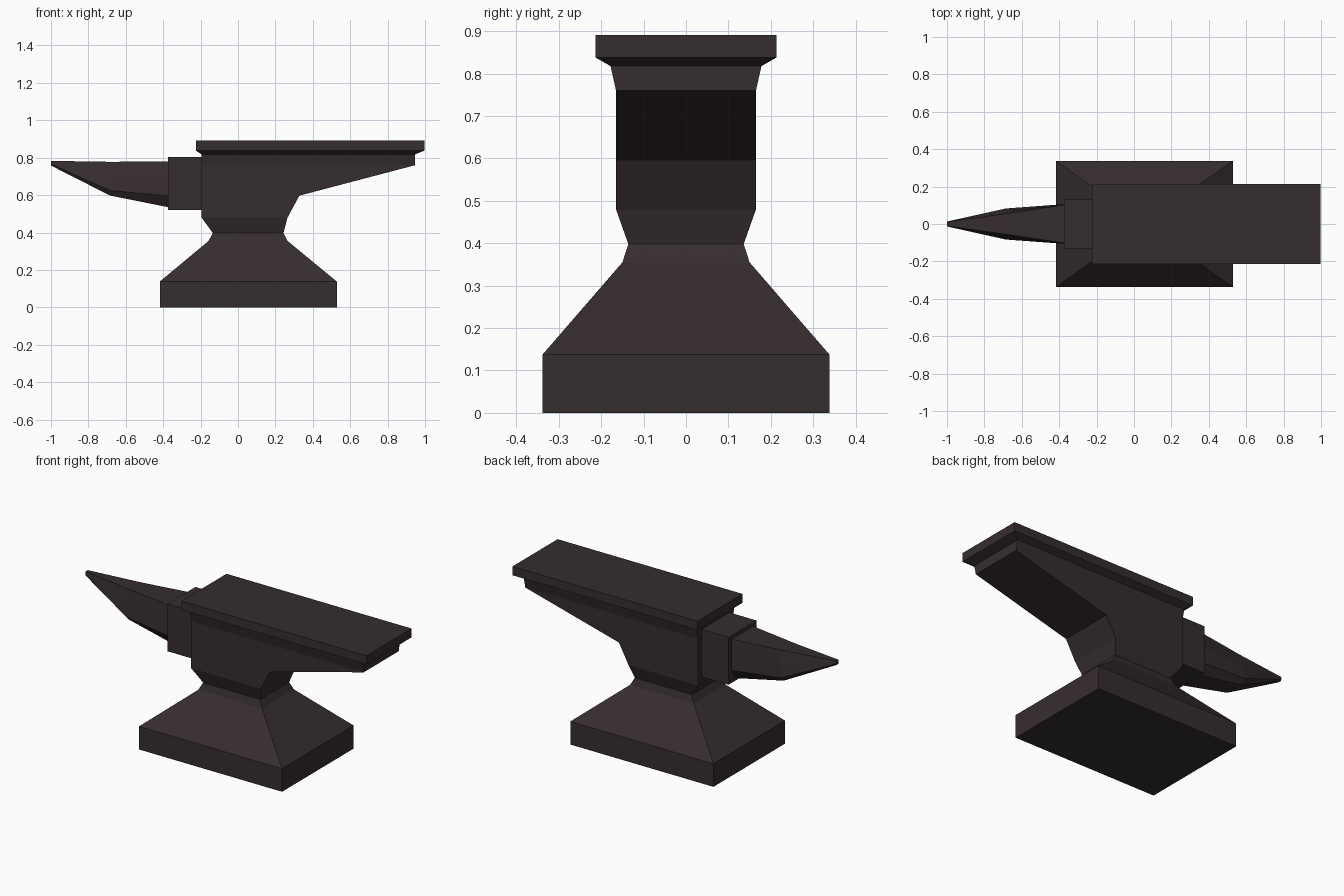
import bpy, bmesh

if "Cube" in bpy.data.objects:
    bpy.data.objects.remove(bpy.data.objects["Cube"])

iron = bpy.data.materials.new("dark iron")
iron.diffuse_color = (0.037, 0.026, 0.027, 1)
iron.use_nodes = True
iron.node_tree.nodes["Principled BSDF"].inputs["Base Color"].default_value = iron.diffuse_color


def loft(name, rings):
    """Skin a closed solid over rings with equal point counts."""
    bm = bmesh.new()
    loops = [[bm.verts.new(p) for p in ring] for ring in rings]
    n = len(loops[0])
    for a, b in zip(loops, loops[1:]):
        for i in range(n):
            j = (i + 1) % n
            bm.faces.new((a[i], a[j], b[j], b[i]))
    bm.faces.new(loops[0])
    bm.faces.new(loops[-1])
    bmesh.ops.recalc_face_normals(bm, faces=bm.faces)
    mesh = bpy.data.meshes.new(name)
    bm.to_mesh(mesh)
    bm.free()
    mesh.materials.append(iron)
    obj = bpy.data.objects.new(name, mesh)
    bpy.context.collection.objects.link(obj)
    return obj


def slab(z, x0, x1, y):
    return [(x0, -y, z), (x1, -y, z), (x1, y, z), (x0, y, z)]


# Foot, waist, body with overhanging heel, and face plate
loft("anvil_body", [slab(*s) for s in (
    (0.00, -0.418, 0.528, 0.338),
    (0.138, -0.418, 0.528, 0.338),
    (0.355, -0.157, 0.265, 0.150),
    (0.398, -0.135, 0.243, 0.136),
    (0.48, -0.195, 0.265, 0.165),
    (0.597, -0.195, 0.328, 0.165),
    (0.76, -0.195, 0.947, 0.165),
    (0.818, -0.195, 0.947, 0.178),
    (0.838, -0.225, 0.998, 0.213),
    (0.891, -0.225, 0.998, 0.213),
)])

# Step block between body and horn
loft("horn_block", [slab(z, -0.374, -0.18, 0.132) for z in (0.52, 0.803)])


def horn_ring(x, top, mid, low, bottom):
    """Six-sided section; each argument is (half width, height)."""
    half = [top, mid, low, bottom]
    return [(x, y, z) for y, z in half] + [(x, -y, z) for y, z in reversed(half)]


# Tapered horn
loft("horn", [
    horn_ring(-0.36, (0.104, 0.780), (0.107, 0.69), (0.107, 0.595), (0.07, 0.533)),
    horn_ring(-0.685, (0.055, 0.778), (0.070, 0.70), (0.083, 0.625), (0.055, 0.598)),
    horn_ring(-1.0, (0.010, 0.783), (0.013, 0.776), (0.013, 0.766), (0.010, 0.758)),
])
